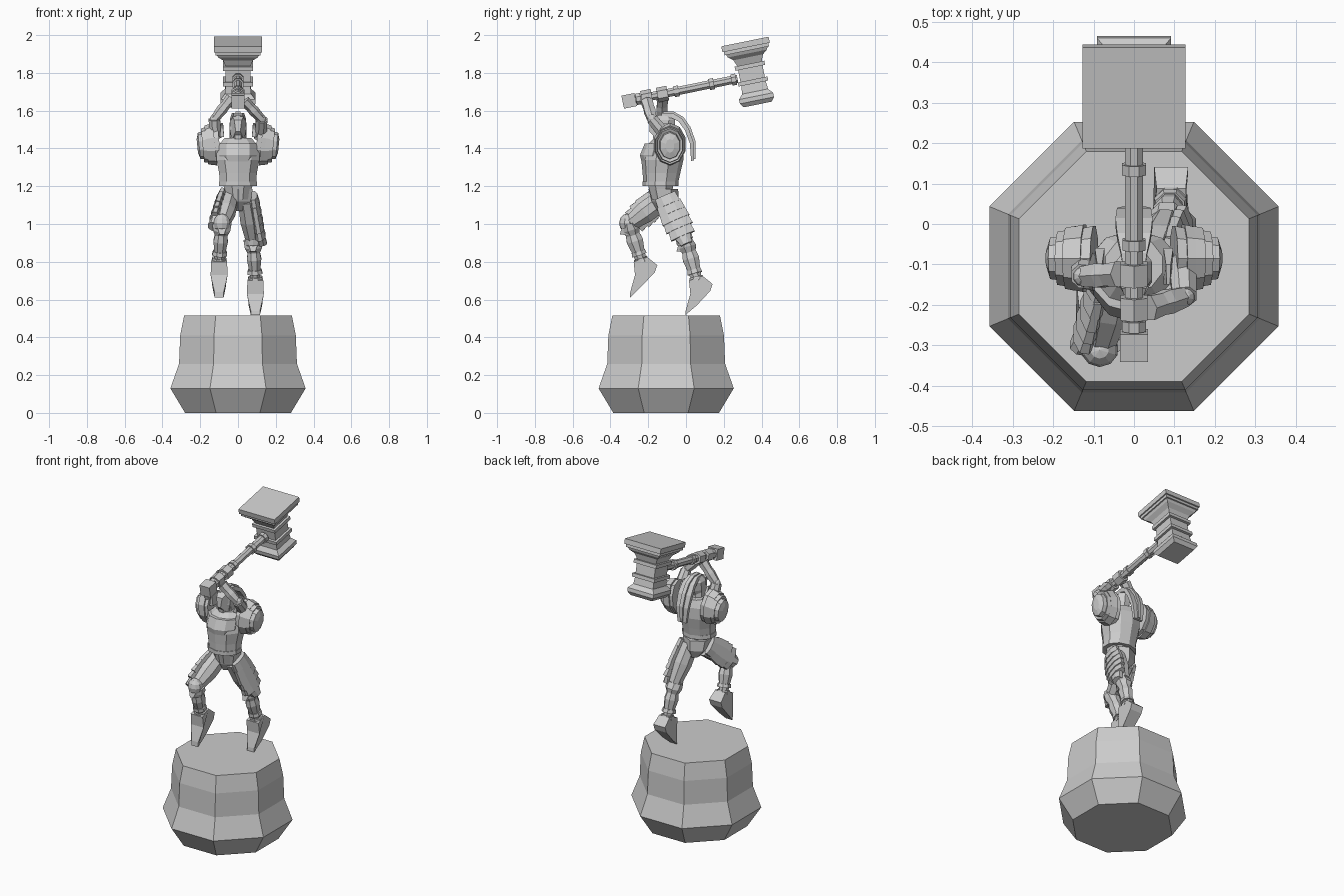
import bpy, bmesh, math
from mathutils import Vector as V

old = bpy.data.objects.get("Cube")
if old:
    bpy.data.objects.remove(old, do_unlink=True)

stone = bpy.data.materials.new("grey_stone")
stone.use_nodes = True
GREY = (0.6, 0.6, 0.6, 1)
stone.diffuse_color = GREY
stone.node_tree.nodes["Principled BSDF"].inputs["Base Color"].default_value = GREY


def finish(name, bm):
    bmesh.ops.recalc_face_normals(bm, faces=bm.faces)
    me = bpy.data.meshes.new(name)
    bm.to_mesh(me)
    bm.free()
    me.materials.append(stone)
    ob = bpy.data.objects.new(name, me)
    bpy.context.collection.objects.link(ob)
    return ob


def loft(name, path, sizes, sides=8, axis=None, ref=(1, 0, 0)):
    """Closed skin through rings; each size is (half width along ref, half depth)."""
    bm = bmesh.new()
    path = [V(p) for p in path]
    rings, k = [], 1 / math.cos(math.pi / sides)
    for i, (p, s) in enumerate(zip(path, sizes)):
        w, d = s if isinstance(s, tuple) else (s, s)
        t = V(axis) if axis else path[min(i + 1, len(path) - 1)] - path[max(i - 1, 0)]
        t.normalize()
        u = V(ref) - t * t.dot(V(ref))
        u.normalize()
        v = t.cross(u)
        angles = [(j + .5) * math.tau / sides for j in range(sides)]
        rings.append([bm.verts.new(p + (u * math.cos(a) * w + v * math.sin(a) * d) * k) for a in angles])
    for a, b in zip(rings, rings[1:]):
        for j in range(sides):
            n = (j + 1) % sides
            bm.faces.new((a[j], a[n], b[n], b[j]))
    bm.faces.new(rings[0])
    bm.faces.new(rings[-1])
    return finish(name, bm)


def turned(name, start, axis, profile, sides, **kw):
    """Loft along a straight axis from (distance, size) pairs."""
    start, axis = V(start), V(axis).normalized()
    return loft(name, [start + axis * t for t, _ in profile], [s for _, s in profile], sides, axis, **kw)


def prism(name, x, outline):
    """Side outline of (y, z, half width) points closed across x."""
    bm = bmesh.new()
    a = [bm.verts.new((x - w, y, z)) for y, z, w in outline]
    b = [bm.verts.new((x + w, y, z)) for y, z, w in outline]
    bm.faces.new(a)
    bm.faces.new(b)
    for i in range(len(a)):
        n = (i + 1) % len(a)
        bm.faces.new((a[i], a[n], b[n], b[i]))
    return finish(name, bm)


def ball(name, centre, size):
    bm = bmesh.new()
    bmesh.ops.create_uvsphere(bm, u_segments=10, v_segments=6, radius=1)
    for v in bm.verts:
        v.co = V(centre) + V(c * s for c, s in zip(v.co, size))
    return finish(name, bm)


# Pedestal
turned("pedestal", (0, -.105, 0), (0, 0, 1),
       [(0, .28), (.13, .358), (.26, .312), (.41, .306), (.515, .285)], 8)

# Hammer
tilt = math.radians(11.5)
along = V((0, math.cos(tilt), math.sin(tilt)))
down = V((0, math.sin(tilt), -math.cos(tilt)))
grip = V((0, -.335, 1.645))
turned("hammer_head", (0, .312, 1.966), down,
       [(0, .128), (.032, .128), (.032, .12), (.05, .12), (.05, .112), (.065, .105), (.085, .08),
        (.12, .066), (.12, .08), (.142, .08), (.142, .066), (.205, .066), (.205, .08), (.227, .08),
        (.227, .066), (.27, .07), (.295, .092), (.318, .092), (.34, .075)], 4)
turned("hammer_shaft", grip, along,
       [(.05, .022), (.62, .022)], 8)
turned("pommel", grip, along, [(0, .035), (.07, .035)], 4)
for t, r in ((.085, .03), (.29, .029), (.48, .03), (.6, .03)):
    turned("shaft_ring", grip + along * (t - .013), along, [(0, r), (.026, r)], 8)

# Torso, waist and hips
loft("breastplate", [(0, -.135, 1.2), (0, -.13, 1.27), (0, -.125, 1.34), (0, -.115, 1.41), (0, -.1, 1.455)],
     [(.095, .085), (.1, .095), (.114, .106), (.112, .095), (.07, .065)], 10, (0, 0, 1))
loft("chest_plate", [(0, -.15, 1.325), (0, -.147, 1.365), (0, -.135, 1.425)],
     [(.085, .08), (.1, .092), (.1, .08)], 10, (0, 0, 1))
loft("waist", [(0, -.13, 1.13), (0, -.135, 1.22)], [(.06, .05), (.08, .07)], 8, (0, 0, 1))
loft("waist_rim", [(0, -.135, 1.2), (0, -.135, 1.225)], [(.102, .09), (.1, .09)], 10, (0, 0, 1))
loft("hips", [(0, -.105, 1.07), (0, -.11, 1.12), (0, -.12, 1.185)],
     [(.025, .04), (.068, .062), (.078, .068)], 6, (0, 0, 1))
loft("neck", [(0, -.11, 1.42), (0, -.115, 1.5)], [.045, .04], 8, (0, 0, 1))

# Helmet with visor, crest and trailing plume
loft("helmet", [(0, -.125, 1.45), (0, -.12, 1.5), (0, -.115, 1.55), (0, -.11, 1.577)],
     [(.034, .048), (.044, .06), (.043, .058), (.024, .035)], 8, (0, 0, 1))
prism("visor", 0, [(-.16, 1.455, .028), (-.195, 1.49, .012), (-.19, 1.55, .02), (-.16, 1.57, .03), (-.14, 1.5, .044)])
plume = [(0, -.13, 1.575), (0, -.075, 1.575), (0, -.03, 1.55), (0, .005, 1.5), (0, .03, 1.43), (0, .035, 1.335)]
loft("plume", plume, [(.024, .012), (.032, .014), (.042, .012), (.046, .011), (.042, .01), (.03, .008)], 4)
loft("plume_ridge", [V(p) + V((0, .008, .008)) for p in plume],
     [(.012, .012)] * 5 + [(.008, .008)], 4)

# Shoulders and arms, mirrored with staggered hands
for side, s, hand_t in (("right", -1, .215), ("left", 1, .13)):
    hand = grip + along * hand_t
    lames = []
    for x, r in ((.0, .094), (.024, .098), (.046, .094), (.066, .082), (.084, .064)):
        lames += [(x, (r * .85, r * 1.1)), (x + .024, (r * .80, r * 1.04))]
    lames.append((.118, (.022, .035)))
    turned(side + "_pauldron", (s * .098, -.085, 1.425), (s, 0, -.1), lames, 10, ref=(0, 1, 0))
    prism(side + "_collar_wing", s * .085, [(-.15, 1.46, .012), (-.15, 1.525, .004), (-.1, 1.535, .006), (-.06, 1.46, .012)])
    shoulder, elbow = V((s * .12, -.1, 1.46)), V((s * .125, hand.y * .6 - .055, 1.555))
    loft(side + "_upper_arm", [shoulder, elbow], [.034, .03], 8)
    ball(side + "_elbow", elbow, (.026, .026, .026))
    wrist = hand + V((s * .035, 0, -.02))
    loft(side + "_forearm", [elbow, elbow.lerp(wrist, .45), wrist], [(.024, .02), (.03, .025), (.023, .018)], 6, ref=(0, 1, 0))
    loft(side + "_cuff", [elbow.lerp(wrist, .55), wrist], [(.026, .022), (.031, .026)], 6, ref=(0, 1, 0))
    turned(side + "_fist", hand - along * .028, along, [(0, .034), (.056, .034)], 6)

# Legs: thigh, knee, greave and pointed boot
legs = (("right", -1, (-.045, -.125, 1.13), (-.085, -.3, 1.0), (-.1, -.235, .8)),
        ("left", 1, (.045, -.11, 1.13), (.08, 0, .91), (.092, .058, .7)))
for side, s, hip, knee, ankle in legs:
    hip, knee, ankle = V(hip), V(knee), V(ankle)
    loft(side + "_thigh", [hip, hip.lerp(knee, .5), knee], [(.045, .055), (.05, .057), (.036, .04)], 8)
    ball(side + "_knee_cap", knee + V((0, -.012, .005)), (.046, .042, .05))
    loft(side + "_knee_guard", [knee.lerp(ankle, -.02), knee.lerp(ankle, .15), knee.lerp(ankle, .3)],
         [(.05, .034), (.046, .046), (.032, .034)], 8)
    loft(side + "_shin", [knee.lerp(ankle, t) for t in (.15, .45, .75, 1.05)],
         [(.028, .032), (.038, .044), (.029, .033), (.024, .026)], 8)
    prism(side + "_knee_point", knee.x, [(knee.y - .05, knee.z - .055, .012), (knee.y - .03, knee.z + .02, .035),
                                         (knee.y + .02, knee.z - .01, .045), (knee.y, knee.z - .06, .03)])
    for t in (.72, .9):
        loft(side + "_greave_rim", [knee.lerp(ankle, t), knee.lerp(ankle, t + .1)], [.036, .04], 8)
    shape = ((-.042, -.0, .042), (.03, .025, .036), (.083, -.018, .042), (.07, -.055, .042),
             (-.0, -.13, .036), (-.062, -.19, .024), (-.06, -.16, .024), (-.035, -.07, .045))
    prism(side + "_boot", ankle.x, [(ankle.y + y, max(ankle.z + z, .517), w) for y, z, w in shape])

    # Overlapping thigh lames hanging on the outer side
    top, end = hip + V((s * .035, 0, .02)), knee + V((s * .045, 0, -.01))
    widths = (.062, .072, .077, .076, .068, .05)
    for i, w in enumerate(widths):
        a, b = top.lerp(end, i / 6), top.lerp(end, (i + 1.15) / 6)
        last = i == len(widths) - 1
        loft(side + "_thigh_lame", [a, b], [(.022, w * .92), (.028, w * (.6 if last else 1))], 8)
